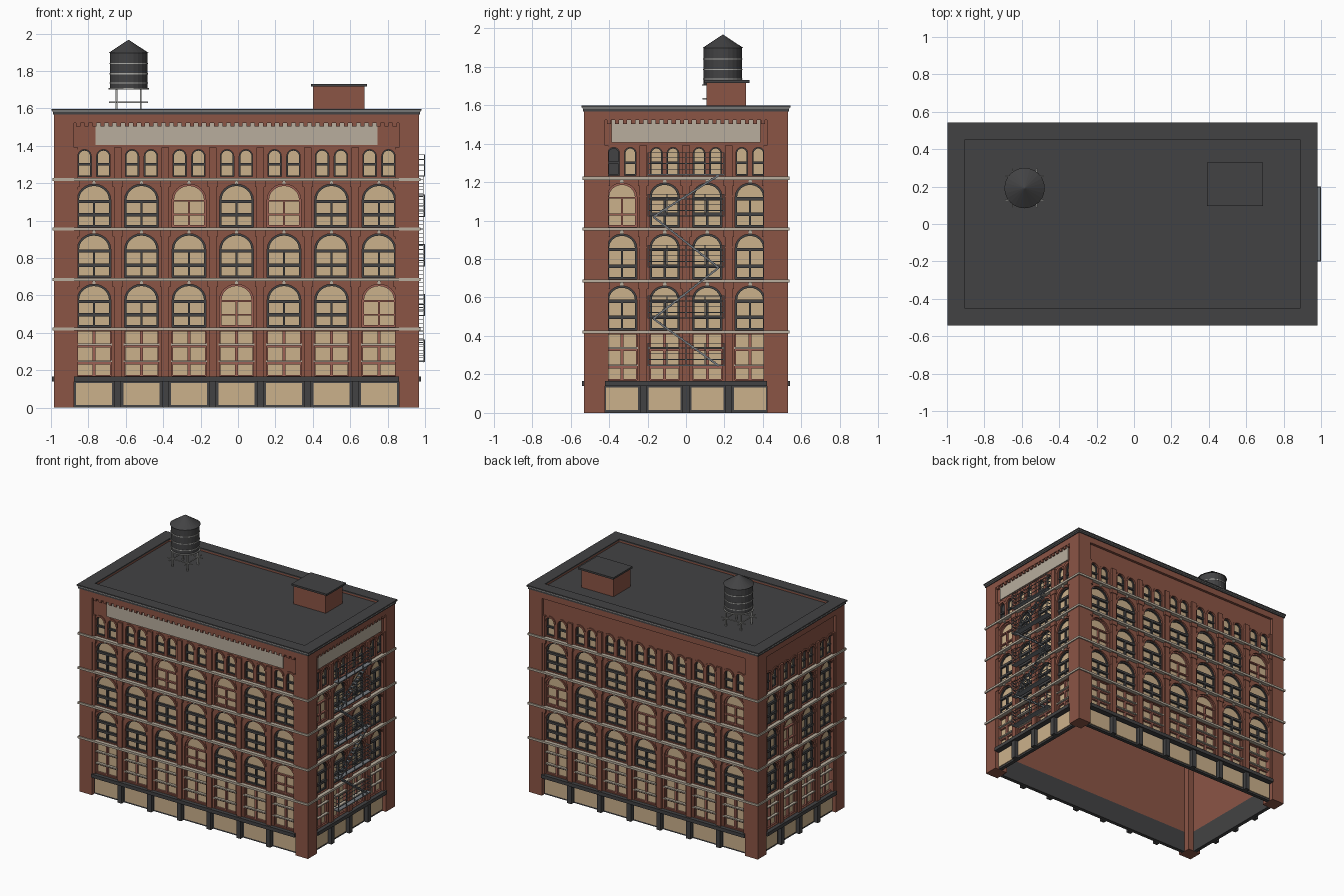
import bpy, bmesh, math
from mathutils import Matrix, Vector

if "Cube" in bpy.data.objects:
    bpy.data.objects.remove(bpy.data.objects["Cube"])

COLOURS = {
    "brick": (0.26, 0.09, 0.06), "red_frame": (0.34, 0.12, 0.09),
    "stone": (0.48, 0.42, 0.34), "glass": (0.60, 0.44, 0.26),
    "charcoal": (0.055, 0.055, 0.057), "steel": (0.18, 0.20, 0.22),
    "pale_metal": (0.40, 0.40, 0.38)}
mats = {}
for name, c in COLOURS.items():
    m = bpy.data.materials.new(name)
    m.use_nodes = True
    m.diffuse_color = (*c, 1)
    b = m.node_tree.nodes["Principled BSDF"]
    b.inputs["Base Color"].default_value = (*c, 1)
    b.inputs["Roughness"].default_value = 0.8
    mats[name] = m

HX, HY, CX = 0.976, 0.53, -0.008      # body half sizes and centre
WALL, PANE, CORE = 0.02, 0.045, 0.06  # depths behind the pillar plane
LEVELS = [0.165, 0.42, 0.685, 0.955, 1.22, 1.40]
parts = {}
place = Matrix.Translation((CX, 0, 0))


def part(name, mat):
    return parts.setdefault((name, mat), bmesh.new())


def box(bm, u, d, z):
    """Box from three ranges in the current placement."""
    mid = Vector([(r[0] + r[1]) / 2 for r in (u, d, z)])
    size = [r[1] - r[0] for r in (u, d, z)]
    mtx = place @ Matrix.Translation(mid) @ Matrix.Diagonal((*size, 1))
    bmesh.ops.create_cube(bm, size=1, matrix=mtx)


def face(bm, pts):
    bm.faces.new([bm.verts.new(place @ Vector(p)) for p in pts])


def ring(bm, hx, hy, ix, iy, z):
    """Rectangular ring with outer and inner half sizes."""
    for s in (-1, 1):
        box(bm, (-hx, hx), sorted((s * iy, s * hy)), z)
        box(bm, sorted((s * ix, s * hx)), (-iy, iy), z)


def outline(uc, hw, zb, zs, rise, n=12):
    arc = [(uc + hw * math.cos(math.pi * i / n), zs + rise * math.sin(math.pi * i / n))
           for i in range(n + 1)]
    return [(uc - hw, zb), (uc + hw, zb)] + arc


def bridge(bm, a, da, b, db, closed=True):
    """Quads between two outlines at two depths."""
    n = len(a)
    for i in range(n if closed else n - 1):
        j = (i + 1) % n
        face(bm, [(a[i][0], da, a[i][1]), (a[j][0], da, a[j][1]),
                  (b[j][0], db, b[j][1]), (b[i][0], db, b[i][1])])


def window(side, cell, uc, hw, zb, zs, rise, frame, pane="glass", t=0.01):
    """Wall cell with an arched opening, reveal, pane and frame."""
    u0, u1, z0, z1 = cell
    wall = part(side + "_wall", "brick")
    w, g = -H + WALL, -H + PANE
    hole = outline(uc, hw, zb, zs, rise)
    for a, b, c, d in ((u0, uc - hw, z0, z1), (uc + hw, u1, z0, z1), (uc - hw, uc + hw, z0, zb)):
        face(wall, [(a, w, c), (b, w, c), (b, w, d), (a, w, d)])
    arc = hole[2:]
    bridge(wall, arc, w, [(p[0], z1) for p in arc], w, False)
    bridge(wall, hole, w, hole, g)
    face(part(side + "_window_panes", pane), [(p[0], g, p[1]) for p in hole])
    fr = part(side + "_window_frames", frame)
    inner = outline(uc, hw - t, zb + t, zs, max(rise - t, 0))
    bridge(fr, hole, g - 0.012, inner, g - 0.012)
    bridge(fr, inner, g - 0.012, inner, g)
    if rise:  # projecting brick hood
        hood = outline(uc, hw + 0.014, zb, zs, rise + 0.014)[2:]
        bm = part(side + "_arch_hoods", "brick")
        bridge(bm, hood, w - 0.007, arc, w - 0.007, False)
        bridge(bm, hood, w, hood, w - 0.007, False)


def bar(bm, u, z):
    box(bm, u, (-H + PANE - 0.016, -H + PANE), z)


def facade(side, angle, half, depth, bays, pitch, hw, red, dark=(), frieze=False):
    global H, place
    H = depth
    place = Matrix.Translation((CX, 0, 0)) @ Matrix.Rotation(math.radians(angle), 4, 'Z')
    edge = half - 0.108
    front = lambda a, b: (-H + a, -H + b)
    centres = [(i - (bays - 1) / 2) * pitch for i in range(bays)]
    dk = part(side + "_storefront", "charcoal")
    for k, uc in enumerate(centres):
        u0, u1 = uc - pitch / 2, uc + pitch / 2
        # shop window
        box(part(side + "_shop_glass", "glass"), (uc - hw * 1.08, uc + hw * 1.08), front(0.026, 0.032), (0.014, 0.132))
        # panelled first storey
        window(side, (u0, u1, LEVELS[0], LEVELS[1]), uc, hw, 0.17, 0.408, 0, "red_frame", t=0.005)
        fr = part(side + "_window_frames", "red_frame")
        bar(fr, (uc - 0.008, uc + 0.008), (0.17, 0.408))
        for z in (0.243, 0.333):
            bar(fr, (uc - hw, uc + hw), (z - 0.011, z))
            box(part(side + "_sills", "stone"), (uc - hw * 1.08, uc + hw * 1.08), front(0.014, 0.035), (z, z + 0.009))
        # three arched storeys
        for f in (1, 2, 3):
            zb, top = LEVELS[f] + 0.012, LEVELS[f + 1] - 0.025
            rise = hw * 0.93
            zs = top - rise
            is_red = (f, k) in red
            col = "red_frame" if is_red else "charcoal"
            window(side, (u0, u1, LEVELS[f], LEVELS[f + 1]), uc, hw, zb, zs, rise, col)
            fr, t = part(side + "_window_frames", col), (0.005 if is_red else 0.009)
            bar(fr, (uc - hw, uc + hw), (zs - t * 2, zs))
            bar(fr, (uc - hw, uc + hw), (zb + 0.065 - t, zb + 0.065 + t))
            bar(fr, (uc - 0.006, uc + 0.006), (zb, zs))
            box(part(side + "_keystones", "stone"), (uc - 0.009, uc + 0.009), front(0.006, 0.03), (top, top + 0.018))
        # paired attic windows
        for s in (-1, 1):
            cell = (u0, uc, LEVELS[4], LEVELS[5]) if s < 0 else (uc, u1, LEVELS[4], LEVELS[5])
            sw, c = hw * 0.4, uc + s * hw * 0.56
            pane = "charcoal" if (k, s) in dark else "glass"
            window(side, cell, c, sw, 1.235, 1.38 - sw, sw, "charcoal", pane, t=0.006)
            bar(part(side + "_window_frames", "charcoal"), (c - sw, c + sw), (1.295, 1.308))
    # piers and shop columns between bays
    for i in range(bays + 1):
        u = (i - bays / 2) * pitch
        u = max(-edge, min(edge, u))
        box(part(side + "_piers", "brick"), (u - 0.02, u + 0.02), front(0.006, 0.03), (0.165, 1.39))
        for z in LEVELS[2:5]:
            box(part(side + "_piers", "brick"), (u - 0.028, u + 0.028), front(0.002, 0.03), (z - 0.04, z))
        if 0 < i < bays:
            box(dk, (u - 0.018, u + 0.018), front(0.002, 0.04), (0, 0.14))
    box(dk, (-edge, edge), front(0.032, CORE), (0, 0.165))
    box(dk, (-edge, edge), front(-0.01, 0.04), (0.14, 0.167))
    # string courses
    for z in LEVELS[1:5]:
        box(part(side + "_string_courses", "stone"), (-half - 0.008, half + 0.008), front(-0.008, 0.03), (z - 0.008, z + 0.008))
    # frieze
    box(part(side + "_frieze_wall", "brick"), (-edge, edge), front(WALL, CORE), (1.40, 1.53))
    if frieze:
        span = edge - (0.115 if bays > 4 else 0.035)
        box(part(side + "_frieze_panel", "stone"), (-span, span), front(0.012, WALL), (1.405, 1.522))
        n = round(2 * edge / 0.043)
        for i in range(n):
            u = -edge + (i + 0.5) * 2 * edge / n
            box(part(side + "_dentils", "brick"), (u - 0.011, u + 0.011), front(0.002, 0.03), (1.503, 1.522))


facade("front", 0, HX, HY, 7, 0.254, 0.09, {(1, 3), (1, 6), (3, 2), (3, 4)}, frieze=True)
facade("right", 90, HY, HX, 4, 0.222, 0.077, {(3, 0)}, {(0, -1)}, True)
facade("back", 180, HX, HY, 7, 0.254, 0.09, {(2, 0), (2, 3), (3, 6), (1, 4)})
facade("left", 270, HY, HX, 4, 0.222, 0.077, {(2, 1)})

# fire escape on the right side
place = Matrix.Translation((CX, 0, 0)) @ Matrix.Rotation(math.radians(90), 4, 'Z')
esc = part("fire_escape", "steel")
OUT, IN = -HX - 0.031, -HX + 0.012
LAND = [0.245, 0.49, 0.755, 1.02, 1.235]
for i, z in enumerate(LAND):
    box(esc, (-0.2, 0.2), (OUT, IN), (z, z + 0.006))
    for h in (0.03, 0.06, 0.09, 0.115):
        box(esc, (-0.2, 0.2), (OUT, OUT + 0.004), (z + h, z + h + 0.004))
        for s in (-0.2, 0.196):
            box(esc, (s, s + 0.004), (OUT, IN), (z + h, z + h + 0.004))
    for k in range(5):
        u = -0.2 + k * 0.099
        box(esc, (u, u + 0.004), (OUT, OUT + 0.004), (z, z + 0.119))
    if i + 1 < len(LAND):  # sloping flight with treads
        s = 1 if i % 2 else -1
        rise = LAND[i + 1] - z
        flat = place
        for d in (OUT + 0.006, IN - 0.008):
            place = flat @ Matrix.Translation((0, d, z + rise / 2)) @ Matrix.Rotation(-s * math.atan2(rise, 0.34), 4, 'Y')
            run = math.hypot(0.17, rise / 2)
            box(esc, (-run, run), (0, 0.003), (-0.005, 0.005))
        place = flat
        for k in range(1, 12):
            u = s * (-0.17 + 0.34 * k / 12)
            box(esc, (u - 0.012, u + 0.012), (OUT + 0.006, IN - 0.006), (z + rise * k / 12, z + rise * k / 12 + 0.003))

# body shell, open underneath, with solid corner pillars
place = Matrix.Translation((CX, 0, 0))
ring(part("inner_shell", "brick"), HX - PANE - 0.004, HY - PANE - 0.004, HX - CORE, HY - CORE, (0.165, 1.56))
for sx in (-1, 1):
    for sy in (-1, 1):
        box(part("corner_pillars", "brick"), sorted((sx * HX, sx * (HX - 0.108))), sorted((sy * HY, sy * (HY - 0.108))), (0, 1.53))

# parapet, cornice and roof
IX, IY = 0.895, 0.452
ring(part("parapet", "brick"), HX, HY, IX + 0.002, IY + 0.002, (1.522, 1.588))
ring(part("cornice_lower", "charcoal"), HX + 0.006, HY + 0.006, HX - 0.02, HY - 0.02, (1.568, 1.583))
ring(part("cornice_band", "pale_metal"), HX + 0.011, HY + 0.009, HX - 0.02, HY - 0.02, (1.583, 1.590))
ring(part("cornice_cap", "charcoal"), HX + 0.014, HY + 0.012, IX, IY, (1.588, 1.598))
box(part("roof_deck", "charcoal"), (-IX - 0.01, IX + 0.01), (-IY - 0.01, IY + 0.01), (1.555, 1.575))

# roof hut
place = Matrix.Identity(4)
box(part("roof_hut", "brick"), (0.4, 0.675), (0.106, 0.313), (1.57, 1.716))
box(part("roof_hut_cap", "charcoal"), (0.39, 0.69), (0.096, 0.33), (1.716, 1.73))


# water tank
def drum(bm, r0, r1, z0, z1, seg=24):
    bmesh.ops.create_cone(bm, cap_ends=True, segments=seg, radius1=r0, radius2=r1, depth=z1 - z0,
                          matrix=Matrix.Translation((TX, TY, (z0 + z1) / 2)))


TX, TY = -0.585, 0.192
drum(part("tank_body", "charcoal"), 0.1, 0.1, 1.708, 1.9)
drum(part("tank_roof", "charcoal"), 0.108, 0.002, 1.896, 1.966)
for z in (1.735, 1.785, 1.84):
    drum(part("tank_hoops", "pale_metal"), 0.1025, 0.1025, z - 0.003, z + 0.003)
drum(part("tank_platform", "pale_metal"), 0.108, 0.108, 1.701, 1.708)
legs = part("tank_legs", "pale_metal")
for a in (-0.065, 0.065):
    for b in (-0.065, 0.065):
        box(legs, (TX + a - 0.005, TX + a + 0.005), (TY + b - 0.005, TY + b + 0.005), (1.57, 1.702))
    box(legs, (TX - 0.105, TX + 0.105), (TY + a - 0.003, TY + a + 0.003), (1.63, 1.637))
    box(legs, (TX + a - 0.003, TX + a + 0.003), (TY - 0.105, TY + 0.105), (1.63, 1.637))

# turn every part into an object
for (name, mat), bm in parts.items():
    label = name if name + mat not in bpy.data.objects else name + "_" + mat
    mesh = bpy.data.meshes.new(label)
    bm.to_mesh(mesh)
    bm.free()
    mesh.materials.append(mats[mat])
    bpy.context.collection.objects.link(bpy.data.objects.new(label, mesh))
